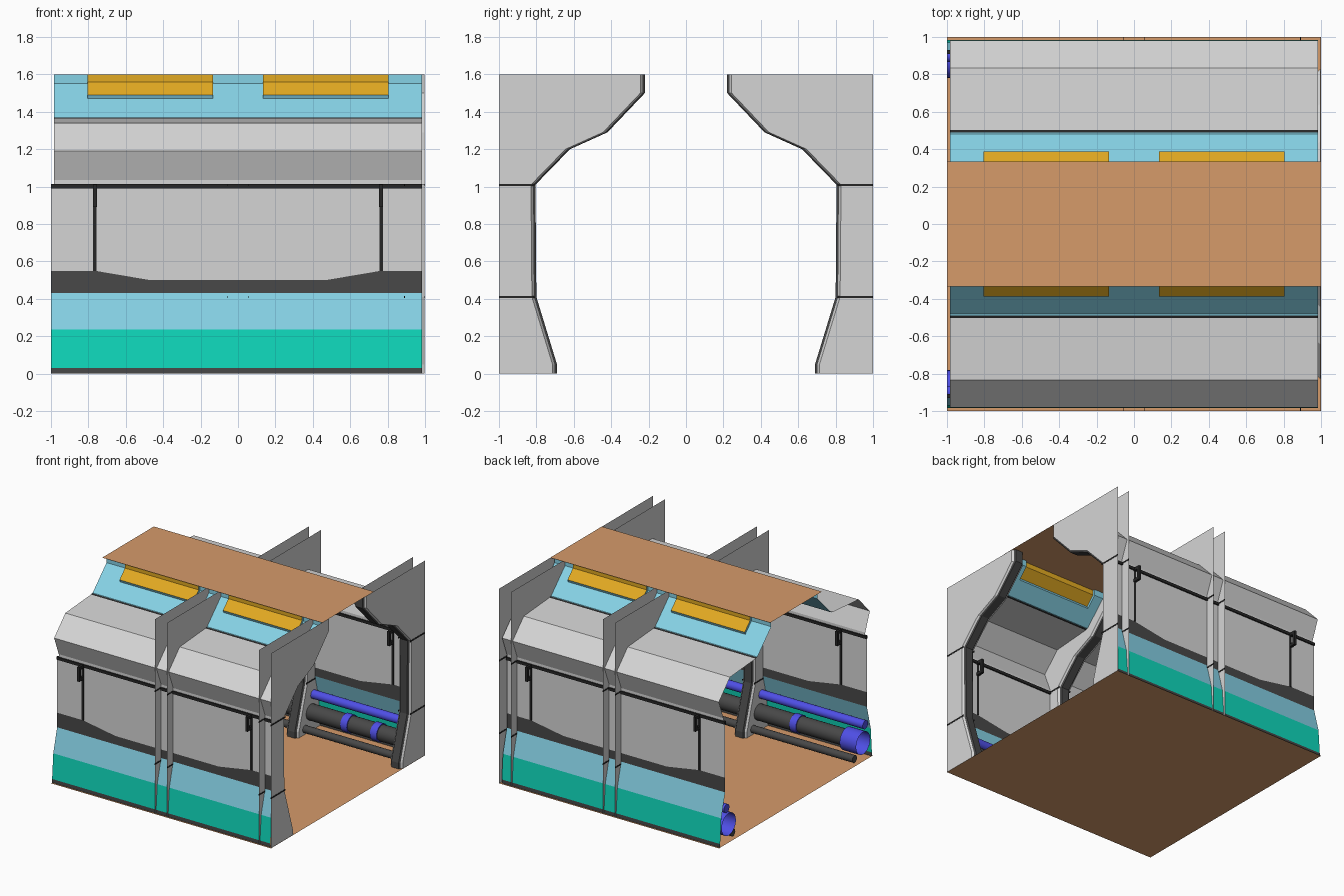
import bpy
import bmesh
import math
from mathutils import Matrix

cube = bpy.data.objects.get("Cube")
if cube:
    bpy.data.objects.remove(cube, do_unlink=True)


def material(name, hexcode):
    def lin(c):
        return c / 12.92 if c <= 0.04045 else ((c + 0.055) / 1.055) ** 2.4
    rgb = [lin(int(hexcode[i:i + 2], 16) / 255) for i in (0, 2, 4)]
    m = bpy.data.materials.new(name)
    m.use_nodes = True
    m.diffuse_color = (*rgb, 1)
    m.node_tree.nodes["Principled BSDF"].inputs["Base Color"].default_value = (*rgb, 1)
    return m


GREY = material("light grey", "d5d5d5")
DARK = material("charcoal", "484848")
BLACK = material("black", "262626")
BLUE = material("pale blue", "86d2e6")
TEAL = material("teal", "0fd8bb")
TAN = material("tan", "d69b6a")
AMBER = material("amber", "e2aa22")
VIOLET = material("violet blue", "4f4fe6")


def finish(name, bm, mats):
    me = bpy.data.meshes.new(name)
    bm.to_mesh(me)
    bm.free()
    for m in mats:
        me.materials.append(m)
    ob = bpy.data.objects.new(name, me)
    bpy.context.collection.objects.link(ob)
    return ob


def polygon(name, points, mat):
    bm = bmesh.new()
    bm.faces.new([bm.verts.new(p) for p in points])
    return finish(name, bm, [mat])


def loft(name, rows, mats):
    """Quads between successive rows of points; one material per gap."""
    bm = bmesh.new()
    rows = [[bm.verts.new(p) for p in row] for row in rows]
    slots = list(dict.fromkeys(mats))
    for a, b, m in zip(rows, rows[1:], mats):
        for i in range(len(a) - 1):
            f = bm.faces.new((a[i], a[i + 1], b[i + 1], b[i]))
            f.material_index = slots.index(m)
    return finish(name, bm, slots)


def strip(name, side, profile, x0, x1, mats):
    return loft(name, [[(x0, side * y, z), (x1, side * y, z)] for y, z in profile], mats)


def box(name, lo, hi, mat):
    bm = bmesh.new()
    size = [b - a for a, b in zip(lo, hi)]
    mid = [(a + b) / 2 for a, b in zip(lo, hi)]
    bmesh.ops.create_cube(bm, size=1, matrix=Matrix.Translation(mid) @ Matrix.Diagonal((*size, 1)))
    return finish(name, bm, [mat])


def pipe(name, y, z, r, x0, x1, mat, ends=True):
    bm = bmesh.new()
    place = Matrix.Translation(((x0 + x1) / 2, y, z)) @ Matrix.Rotation(math.pi / 2, 4, "Y")
    bmesh.ops.create_cone(bm, cap_ends=ends, segments=20, radius1=r, radius2=r,
                          depth=x1 - x0, matrix=place)
    for f in bm.faces:
        f.smooth = len(f.verts) == 4
    return finish(name, bm, [mat])


# Floor and ceiling sheets
for name, w, z in (("floor", 1, 0), ("ceiling", 0.335, 1.6)):
    polygon(name, [(-1, -w, z), (1, -w, z), (1, w, z), (-1, w, z)], TAN)

END = 0.985
PANEL_Y = 0.92
SEAM_X = 0.765
LOWER = [(PANEL_Y, 0.43), (0.97, 0.235), (0.985, 0.03), (0.985, 0)]
UPPER = [(PANEL_Y, 1.0), (PANEL_Y, 1.035), (0.98, 1.19), (0.835, 1.34), (0.502, 1.365),
         (0.488, 1.37), (0.48, 1.37)]
COVE = [(0.48, 1.37), (0.38, 1.47), (0.30, 1.55), (0.30, 1.6)]
LIGHT = [(0.48, 1.37), (0.38, 1.47), (0.388, 1.49), (0.318, 1.56), (0.318, 1.6)]
RIB = [(0.22, 1.6), (0.22, 1.5), (0.42, 1.29), (0.62, 1.2), (0.805, 1.01),
       (0.80, 0.41), (0.69, 0.05), (0.69, 0)]
RIB_SPANS = ((-0.055, 0.055), (0.89, 0.998))

for side, label in ((-1, "front"), (1, "back")):
    # Lower wall and overhead locker
    strip(label + "_lower_wall", side, LOWER, -1, END, [BLUE, TEAL, DARK])
    strip(label + "_upper_wall", side, UPPER, -END, END, [GREY] * 4 + [BLACK, BLUE])

    # Ceiling cove with two light troughs
    cuts = [-END, -0.805, -0.135, 0.135, 0.805, END]
    for i, (a, b) in enumerate(zip(cuts, cuts[1:])):
        if i % 2:
            strip(f"{label}_light_{i}", side, LIGHT, a, b, [BLUE, BLUE, AMBER, AMBER])
            for x in (a, b):
                ring = LIGHT[1:] + COVE[:1:-1]
                polygon(label + "_light_end", [(x, side * y, z) for y, z in ring], BLUE)
        else:
            strip(f"{label}_cove_{i}", side, COVE, a, b, [BLUE] * 3)

    # Middle panel with shaped kick trim beneath
    y = side * PANEL_Y
    edge = [(-1, 0.55), (-SEAM_X, 0.55), (-0.47, 0.5), (0.47, 0.5), (SEAM_X, 0.55), (END, 0.55)]
    rows = [[(x, y, 1.0) for x, z in edge], [(x, y, z) for x, z in edge],
            [(x, y, 0.43) for x, z in edge]]
    loft(label + "_panel", rows, [GREY, DARK])

    # Black seams and latch loops
    def slab(name, x0, x1, depth, z0, z1, off=0.0):
        lo, hi = sorted((y + side * (off - depth / 2), y + side * (off + depth / 2)))
        box(f"{label}_{name}", (x0, lo, z0), (x1, hi, z1), BLACK)

    slab("rail", -1, END, 0.02, 0.99, 1.013)
    for sx in (-SEAM_X, SEAM_X):
        slab("seam", sx - 0.009, sx + 0.009, 0.01, 0.55, 1.0)
        for off in (-0.05, 0.05):
            slab("latch_post", sx - 0.01, sx + 0.01, 0.022, 0.89, 1.01, off)
        for z in (0.89, 0.985):
            slab("latch_bar", sx - 0.01, sx + 0.01, 0.12, z, z + 0.025)

    # Pipe run along the foot of the wall
    pipe(label + "_upper_pipe", side * 0.9, 0.29, 0.035, -1, 0.98, VIOLET)
    pipe(label + "_main_pipe", side * 0.87, 0.155, 0.065, -0.9, 0.98, DARK)
    pipe(label + "_low_pipe", side * 0.79, 0.045, 0.03, -0.98, 0.98, DARK)
    pipe(label + "_coupling", side * 0.872, 0.15, 0.092, -1, -0.85, VIOLET, False)
    for x in (-0.41, 0.40, 0.67):
        pipe(label + "_pipe_ring", side * 0.87, 0.155, 0.073, x - 0.03, x + 0.03, VIOLET)

    # Structural ribs: two side plates, a bevelled inner band and joint lines
    for x0, x1 in RIB_SPANS:
        for x, out in ((x0, -1), (x1, 1)):
            pts = [(x, side * (py + 0.024), z) for py, z in RIB]
            pts += [(x, side, 0), (x, side, 1.6)]
            polygon(label + "_rib_plate", pts, GREY)
            for z in (0.41, 1.008):
                lo, hi = sorted((side * 0.81, side))
                box(label + "_rib_joint", (x - 0.002, lo, z - 0.006),
                    (x + 0.002, hi, z + 0.006), BLACK)
        section = [(x0, 0.024), (x0 + 0.013, 0.013), (x0 + 0.022, 0),
                   (x1 - 0.022, 0), (x1 - 0.013, 0.013), (x1, 0.024)]
        rows = [[(x, side * (py + d), z) for py, z in RIB] for x, d in section]
        loft(label + "_rib_band", rows, [GREY, DARK, DARK, DARK, GREY])
